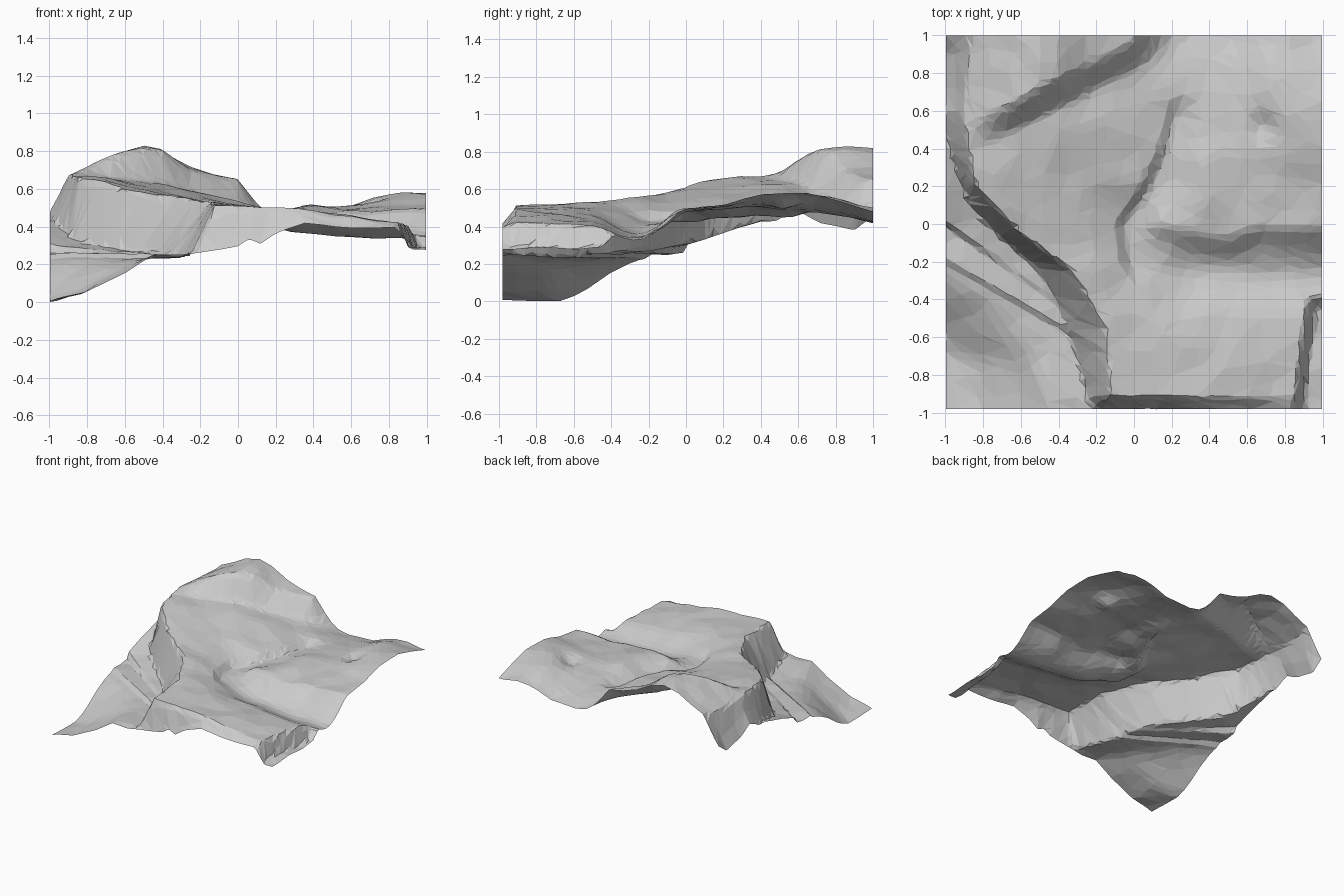
import bpy, bmesh, math, random
from mathutils import Vector, noise

if "Cube" in bpy.data.objects:
    bpy.data.objects.remove(bpy.data.objects["Cube"])

random.seed(4)
N = 84


def lerp(a, b, t):
    return a + (b - a) * t


def smooth(t):
    t = max(0.0, min(1.0, t))
    return t * t * (3 - 2 * t)


def curve(pts, v):
    """Piecewise-linear profile lookup."""
    if v <= pts[0][0]:
        return pts[0][1]
    for (a, fa), (b, fb) in zip(pts, pts[1:]):
        if v <= b:
            return lerp(fa, fb, (v - a) / (b - a))
    return pts[-1][1]


def cubic(p, t):
    a, b, c, d = p
    return b + 0.5 * t * (c - a + t * (2*a - 5*b + 4*c - d + t * (3*(b - c) + d - a)))


# Upland heights in hundredths: rows north to south, columns west to east
UPLAND = [
    [62, 64, 64, 58, 52, 43, 43, 50, 48],
    [62, 64, 64, 58, 52, 48, 48, 55, 56],
    [64, 66, 64, 59, 53, 48, 49, 55, 58],
    [65, 66, 61, 56, 51, 47, 50, 51, 53],
    [60, 62, 59, 53, 45, 47, 47, 46, 47],
    [55, 57, 57, 54, 46, 38, 35, 34, 33],
    [54, 54, 54, 54, 51, 47, 44, 41, 40],
    [52, 52, 52, 52, 51, 49, 47, 43, 40],
    [52, 52, 52, 52, 51, 50, 47, 43, 40],
]
DOME = [(-0.95, 0), (-0.8, 0.07), (-0.65, 0.14), (-0.5, 0.185), (-0.4, 0.18),
        (-0.25, 0.13), (0, 0.125), (0.1, 0.04), (0.18, 0)]
GULLY = [(-0.35, 0.02), (-0.2, -0.05), (0, -0.08), (0.2, 0.06), (0.4, 0.15), (0.7, 0.22)]
BOWL = [(-0.1, -0.1), (0.15, -0.03), (0.35, -0.09), (0.5, -0.11), (0.65, -0.05), (1, -0.05)]


def upland(x, y):
    u, v = (x + 1) * 4, (1 - y) * 4
    i, j = min(7, int(u)), min(7, int(v))
    rows = []
    for r in range(j - 1, j + 3):
        row = UPLAND[max(0, min(8, r))]
        rows.append(cubic([row[max(0, min(8, c))] for c in range(i - 1, i + 3)], u - i))
    z = cubic(rows, v - j) / 100
    # northern dome with a steep south-east face
    z += curve(DOME, x) * smooth((y - 0.42 - 0.5 * (x + 0.75)) / 0.2)
    # winding gully with a steep west bank
    if -0.35 < y < 0.7:
        d = x - curve(GULLY, y)
        fade = smooth((y + 0.35) / 0.15) * smooth((0.7 - y) / 0.15)
        z -= 0.035 * fade * smooth(d / 0.07 + 0.5) * math.exp(-(max(0, d) / 0.14) ** 2)
    # steep north bank of the southern hollow
    q = curve(BOWL, x) - y
    z += 0.025 * smooth((x - 0.05) / 0.1) * math.exp(-((q + 0.03) / 0.07) ** 2)
    # small knoll and the notch near the east side
    z += 0.03 * math.exp(-((x - 0.36) / 0.1) ** 2 - ((y - 0.3) / 0.25) ** 2)
    z -= 0.04 * math.exp(-((x - 0.68) / 0.07) ** 2 - ((y - 0.52) / 0.08) ** 2)
    # east cliff
    edge = 0.845 + 0.06 * smooth((y + 1) / 0.6)
    drop = smooth((x - edge) / 0.06) * smooth((-0.36 - y) / 0.1)
    return lerp(z, 0.285, drop)


FOOT = [(-1, -0.24), (-0.85, -0.26), (-0.6, -0.34), (-0.4, -0.41), (-0.22, -0.53),
        (-0.06, -0.72), (0.1, -0.87), (0.35, -0.96), (0.6, -1.03), (1, -1.05)]
RIM = [(-1, -0.12), (-0.55, -0.15), (-0.25, -0.32), (-0.05, -0.6), (0.2, -0.84),
       (0.35, -0.87), (0.6, -0.91), (1, -0.86)]
BENCH = [(-1, 0.26), (-0.2, 0.27), (0, 0.30), (0.17, 0.36), (0.3, 0.40), (0.4, 0.425),
         (0.6, 0.42), (0.72, 0.34), (0.9, 0.28), (1, 0.38)]
LOW = [(-1, 0.0), (-0.8, 0.06), (-0.6, 0.16), (-0.45, 0.25), (-0.2, 0.26)]
SOUTH = [(-1, 0.0), (-0.8, 0.06), (-0.6, 0.16), (-0.45, 0.25), (-0.3, 0.24), (-0.15, 0.27),
         (0, 0.30), (0.06, 0.34), (0.12, 0.31), (0.2, 0.36), (0.35, 0.42), (0.6, 0.39),
         (0.84, 0.39), (0.92, 0.285)]


def valley(x, y):
    """Stepped benches falling to the low south-west corner."""
    s = y + 0.2 + 0.57 * (x + 1)
    slope = lerp(curve(LOW, x), 0.23, smooth((s + 0.5) / 0.5))
    lower_bench = lerp(slope, 0.255, smooth(s / 0.04 + 0.5))
    s2 = y + 0.7 * (x + 1)
    return lerp(lower_bench, curve(BENCH, y), smooth(s2 / 0.04 + 0.5))


def height(x, y):
    foot, rim = curve(FOOT, y), curve(RIM, y)
    t = (x - foot) / (rim - foot)
    z = lerp(valley(x, y), upland(x, y), max(0, min(1, t)))
    # drop at the southern edge
    z = lerp(z, curve(SOUTH, x), max(0, min(1, (-0.92 - y) / 0.055)))
    z += 0.012 * noise.noise(Vector((x * 6, y * 6, 2.3)))
    return max(0.0, z)


# Terrain sheet, then thinned to irregular flat facets
bm = bmesh.new()
grid = []
for j in range(N + 1):
    row = []
    for i in range(N + 1):
        x, y = lerp(-0.995, 0.995, i / N), lerp(-0.98, 1.0, j / N)
        if 0 < i < N and 0 < j < N:
            x += random.uniform(-0.005, 0.005)
            y += random.uniform(-0.005, 0.005)
        row.append(bm.verts.new((x, y, height(x, y))))
    grid.append(row)
for j in range(N):
    for i in range(N):
        a, b, c, d = grid[j][i], grid[j][i+1], grid[j+1][i+1], grid[j+1][i]
        # split along the diagonal that follows the western cliffs
        bm.faces.new((a, b, d))
        bm.faces.new((b, c, d))
me = bpy.data.meshes.new("terrain")
bm.to_mesh(me)
bm.free()
terrain = bpy.data.objects.new("terrain", me)
bpy.context.collection.objects.link(terrain)
mod = terrain.modifiers.new("facets", "DECIMATE")
mod.ratio = 0.11
